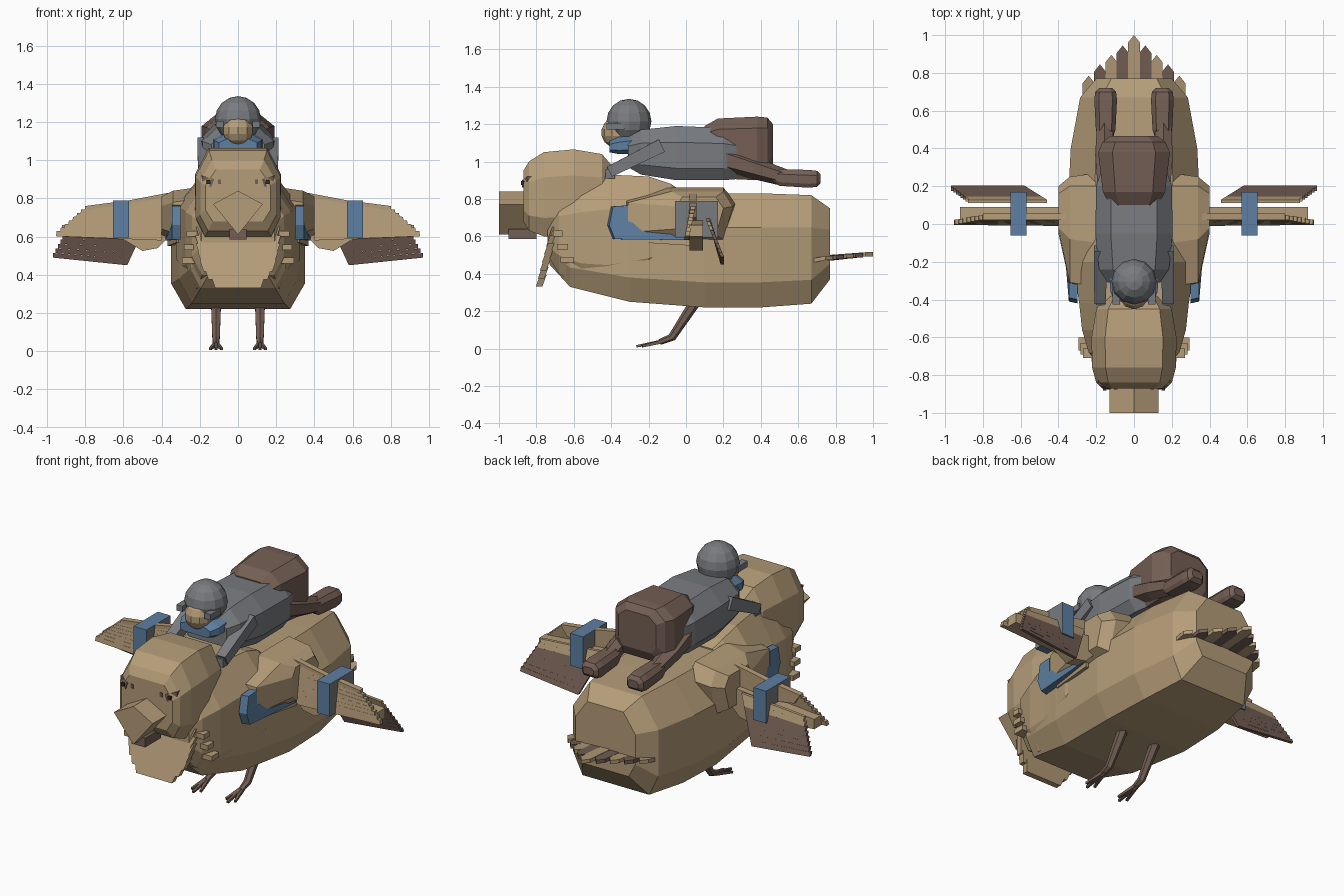
import bpy, bmesh, math
from mathutils import Vector

if "Cube" in bpy.data.objects:
    bpy.data.objects.remove(bpy.data.objects["Cube"])


def material(name, rgb):
    m = bpy.data.materials.new(name)
    m.diffuse_color = (*rgb, 1)
    m.use_nodes = True
    m.node_tree.nodes["Principled BSDF"].inputs["Base Color"].default_value = m.diffuse_color
    return m


TAN = material("tan", (0.46, 0.335, 0.19))
BROWN = material("brown", (0.175, 0.115, 0.09))
GREY = material("grey", (0.19, 0.20, 0.215))
BLUE = material("blue", (0.11, 0.215, 0.36))
DARK = material("dark", (0.03, 0.025, 0.025))


def finish(name, bm, mat, mirror=False):
    bmesh.ops.recalc_face_normals(bm, faces=bm.faces)
    me = bpy.data.meshes.new(name)
    bm.to_mesh(me)
    bm.free()
    me.materials.append(mat)
    ob = bpy.data.objects.new(name, me)
    bpy.context.collection.objects.link(ob)
    if mirror:
        ob.modifiers.new("Mirror", "MIRROR").use_mirror_merge = False
    return ob


def skin(bm, rings):
    """Bridge successive closed rings and cap both ends."""
    vs = [[bm.verts.new(p) for p in r] for r in rings]
    n = len(vs[0])
    for a, b in zip(vs, vs[1:]):
        for i in range(n):
            bm.faces.new((a[i], a[(i + 1) % n], b[(i + 1) % n], b[i]))
    bm.faces.new(vs[0])
    bm.faces.new(vs[-1])


def loft(name, stations, mat, mirror=False, x=0, top=0.6, low=0.22, high=0.7, base=0.78):
    """Eight-sided hull along y; each station is y, half width, bottom, top."""
    bm = bmesh.new()
    rings = []
    for y, w, b, t in stations:
        h = t - b
        half = [(base * w, b), (w, b + low * h), (w, b + high * h), (top * w, t)]
        rings.append([(x + u, y, z) for u, z in half] + [(x - u, y, z) for u, z in reversed(half)])
    skin(bm, rings)
    return finish(name, bm, mat, mirror)


def prism(name, pts, off, mat, mirror=False):
    """Flat polygon thickened by an offset vector."""
    bm = bmesh.new()
    skin(bm, [pts, [Vector(p) + Vector(off) for p in pts]])
    return finish(name, bm, mat, mirror)


def box(name, lo, hi, mat, mirror=False):
    (a, b, c), (d, e, f) = lo, hi
    return prism(name, [(a, b, c), (d, b, c), (d, e, c), (a, e, c)], (0, 0, f - c), mat, mirror)


def bar(name, path, radii, mat, sides=6, mirror=True):
    """Limb following a path with a radius at each point."""
    bm = bmesh.new()
    rings = []
    path = [Vector(p) for p in path]
    for i, (p, r) in enumerate(zip(path, radii)):
        d = (path[min(i + 1, len(path) - 1)] - path[max(i - 1, 0)]).normalized()
        u = d.cross(Vector((0, 0, 1))).normalized()
        v = u.cross(d)
        angs = [2 * math.pi * (k + 0.5) / sides for k in range(sides)]
        rings.append([p + r * (u * math.cos(a) + v * math.sin(a)) for a in angs])
    skin(bm, rings)
    return finish(name, bm, mat, mirror)


def ball(name, loc, r, mat, seg=12, rings=8):
    bm = bmesh.new()
    bmesh.ops.create_uvsphere(bm, u_segments=seg, v_segments=rings, radius=r)
    bmesh.ops.translate(bm, verts=bm.verts, vec=loc)
    return finish(name, bm, mat)


def mix(a, b, t):
    return Vector(a).lerp(Vector(b), t)


# Bird body, chest mantle and head
loft("body", [(-0.73, .16, .45, .72), (-0.62, .25, .33, .80), (-0.3, .31, .25, .84), (0.1, .35, .22, .83),
              (0.4, .335, .22, .83), (0.67, .285, .24, .82), (0.77, .20, .37, .75)], TAN)
loft("chest_mantle", [(-0.74, .19, .5, .74), (-0.68, .24, .40, .84), (-0.56, .275, .33, .90),
                      (-0.42, .29, .31, .93), (-0.2, .325, .36, .92), (-0.08, .31, .42, .88),
                      (-0.02, .27, .5, .84)], TAN)
loft("head", [(-0.87, .17, .68, .95), (-0.84, .20, .63, 1.0), (-0.76, .222, .60, 1.05), (-0.6, .225, .60, 1.065),
              (-0.45, .20, .62, 1.04), (-0.38, .15, .68, .96)], TAN, top=0.68)

# Beak, brow marks and eyes
prism("beak", [(0, -1, .84), (.13, -1, .77), (0, -1, .61), (-.13, -1, .77)], (0, .16, 0), TAN)
box("lower_beak", (-.045, -.95, .585), (.045, -.8, .64), BROWN)
prism("brow_mark", [(.125, -.877, .90), (.19, -.85, .92), (.185, -.85, .87), (.14, -.877, .86)], (0, .03, 0), BROWN, True)
box("eye", (.145, -.882, .875), (.165, -.86, .895), DARK, True)
box("nostril", (.088, -.876, .875), (.105, -.86, .9), BROWN, True)

# Overlapping breast feathers
for i in range(7):
    z, y, w = .65 - i * .043, -.715 - i * .011, (.22, .225, .22, .21, .20, .175, .14)[i]
    prism("breast_feather", [(-w, y, z), (w, y, z), (w - .02, y - .022, z - .06), (-w + .02, y - .022, z - .06)],
          (0, .035, 0), TAN)
for i in range(3):
    box("side_feather", (.2, -.71 + i * .02, .60 - i * .07), (.27 + i * .012, -.66 + i * .03, .63 - i * .07), TAN, True)

# Fan tail with alternating feathers
for i in range(5):
    x, tip = i * .06, (1.0, .945, .895, .845, .785)[i]
    z = .515 - .005 * i
    pts = [(x - .032, .62, z - .025), (x + .032, .62, z - .025), (x + .032, tip - .04, z),
           (x, tip, z), (x - .032, tip - .04, z)]
    prism("tail_feather", pts, (0, 0, -.022), BROWN if i % 2 else TAN, i > 0)

# Bird legs and toes
bar("bird_leg", [(.115, .05, .25), (.115, -.075, .06), (.115, -.14, .035)], (.03, .022, .016), BROWN)
for dx in (-.03, 0, .03):
    bar("toe", [(.115, -.11, .042), (.115 + dx, -.265 + abs(dx), .012)], (.015, .009), BROWN, 4)

# Wing shoulder: faceted wedge swelling out from the flank
bm = bmesh.new()
skin(bm, [[(x, y, z) for y, z in prof] for x, prof in (
    (.2, [(-.33, .62), (-.33, .80), (-.1, .86), (.2, .86), (.27, .78), (.2, .57), (-.1, .57)]),
    (.34, [(-.32, .62), (-.31, .78), (-.08, .84), (.2, .84), (.25, .76), (.2, .58), (-.1, .58)]),
    (.4, [(-.05, .64), (-.05, .76), (-.02, .81), (.16, .81), (.2, .75), (.16, .61), (-.02, .61)]))])
finish("wing_shoulder", bm, TAN, True)

# Front wing feathers, stacked from the leading edge down
prism("wing_arm", [(.36, .02, .83), (.57, .02, .79), (.8, .02, .76), (.76, .02, .7), (.36, .02, .64)], (0, .035, 0), TAN, True)
N = 8
for i in range(N):
    a, b = i / N, (i + 1) / N
    r0, r1 = mix((.37, .02, .81), (.40, -.01, .58), a), mix((.37, .02, .81), (.40, -.01, .58), b)
    t0, t1 = mix((.80, .025, .76), (.97, -.005, .61), a), mix((.80, .025, .76), (.97, -.005, .61), b)
    t1.x = t0.x + .004
    prism("upper_wing_feather", [r0, t0, t1 - Vector((0, 0, .008)), r1], (0, .025, 0), TAN, True)
prism("wing_covert", [(.36, .02, .71), (.92, .02, .66), (.92, .02, .60), (.6, .02, .585), (.5, .02, .525), (.42, .02, .54),
                      (.36, .02, .6)], (0, .07, 0), TAN, True)

# Rear wing feathers sloping back, brown toward the tips
for i in range(N):
    a, b = i / N, (i + 1) / N
    r0, r1 = mix((.46, .11, .71), (.58, .185, .45), a), mix((.46, .11, .71), (.58, .185, .45), b)
    t0, t1 = mix((.88, .11, .68), (.98, .185, .49), a), mix((.88, .11, .68), (.98, .185, .49), b)
    t1.x = t0.x
    prism("lower_wing_feather", [r0, t0, t1, r1], (0, .018, 0), TAN if i < 2 else BROWN, True)

# Wing band: blue strap box with grey ends
band = box("wing_band", (.57, -.06, .595), (.655, .17, .79), BLUE, True)
band.data.materials.append(GREY)
for p in band.data.polygons:
    p.material_index = int(abs(p.normal.x) > .5)

# Harness strap on the flank
prism("harness_strap", [(.30, -.39, .585), (.30, -.42, .66), (.30, -.40, .76), (.30, -.32, .765), (.30, -.32, .68),
                        (.335, 0, .60), (.335, 0, .58)], (.045, .01, 0), BLUE, True)
prism("flank_feather", [(.3, -.28, .57), (.3, -.28, .6), (.35, .03, .58), (.35, .03, .55)], (.02, 0, 0), TAN, True)

# Rider torso, collar and head
loft("rider_torso", [(-.31, .14, .97, 1.13), (-.24, .185, .93, 1.17), (-.05, .205, .90, 1.19),
                     (.2, .20, .90, 1.18), (.32, .16, .91, 1.15)], GREY)
loft("collar", [(-.41, .10, 1.05, 1.11), (-.36, .125, 1.04, 1.13), (-.24, .13, 1.04, 1.15)], BLUE)
ball("rider_face", (0, -.37, 1.155), .083, TAN, 10, 7)
ball("helmet", (0, -.305, 1.215), .12, GREY)
box("helmet_side", (.075, -.425, 1.17), (.115, -.33, 1.205), GREY, True)

# Rider arms reaching to the mantle
bar("rider_arm", [(.175, -.13, 1.085), (.18, -.41, .945)], (.052, .042), GREY, 4)
box("rider_hand", (.15, -.43, .91), (.2, -.38, .96), GREY, True)

# Rear pack and rider legs with boots
loft("rear_pack", [(.10, .13, .96, 1.19), (.17, .165, .91, 1.23), (.38, .19, .90, 1.24), (.435, .165, .92, 1.235),
                   (.465, .125, .98, 1.20)], BROWN, high=.82)
bar("rider_leg", [(.13, .18, 1.02), (.155, .36, .965), (.155, .54, .91)], (.07, .058, .045), BROWN)
loft("boot", [(.46, .04, .90, .95), (.50, .052, .87, .96), (.66, .06, .86, .955), (.70, .055, .865, .95),
              (.72, .035, .885, .93)], BROWN, True, x=.15)
